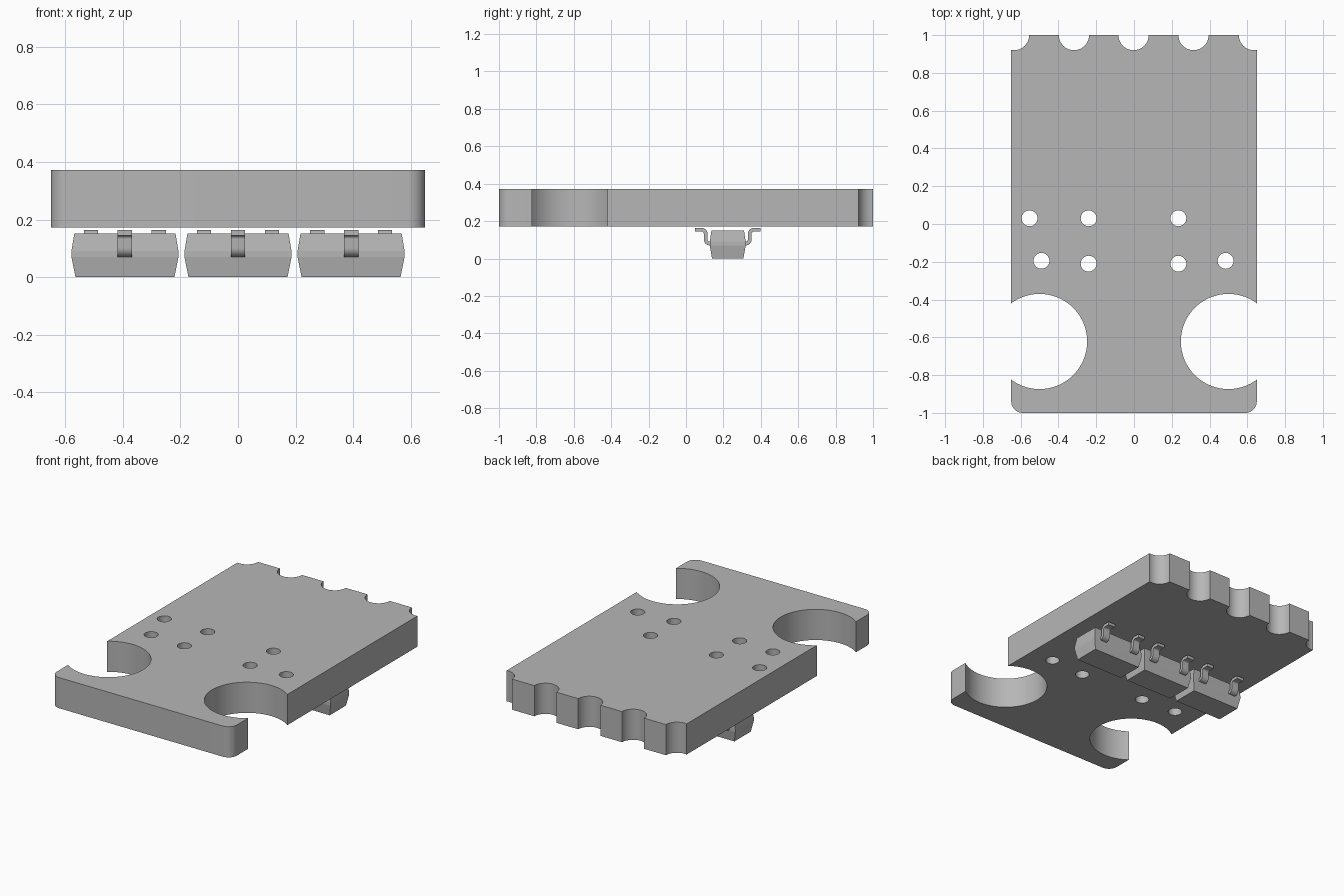
import bpy, bmesh, math
from mathutils import Matrix, Vector

if "Cube" in bpy.data.objects:
    bpy.data.objects.remove(bpy.data.objects["Cube"], do_unlink=True)

grey = bpy.data.materials.new("plain_grey")
grey.use_nodes = True
GREY = (0.47, 0.47, 0.47, 1)
grey.diffuse_color = GREY
grey.node_tree.nodes["Principled BSDF"].inputs["Base Color"].default_value = GREY

BOARD_BOTTOM, BOARD_TOP = 0.172, 0.372
HALF_WIDTH = 0.65
CHIP_Y = 0.223


def finish(bm, name):
    bmesh.ops.recalc_face_normals(bm, faces=bm.faces)
    mesh = bpy.data.meshes.new(name)
    bm.to_mesh(mesh)
    bm.free()
    mesh.materials.append(grey)
    obj = bpy.data.objects.new(name, mesh)
    bpy.context.collection.objects.link(obj)
    return obj


def activate(obj):
    bpy.ops.object.select_all(action='DESELECT')
    obj.select_set(True)
    bpy.context.view_layer.objects.active = obj


def smooth(obj):
    activate(obj)
    bpy.ops.object.shade_smooth_by_angle(angle=math.radians(30))


def prism(bm, points, offset):
    """Extrude a closed outline of 3D points along an offset."""
    face = bm.faces.new([bm.verts.new(p) for p in points])
    new = bmesh.ops.extrude_face_region(bm, geom=[face])["geom"]
    bmesh.ops.translate(bm, vec=offset, verts=[v for v in new if isinstance(v, bmesh.types.BMVert)])


def arc(cx, cy, r, start, end, steps):
    angles = [math.radians(start + (end - start) * i / steps) for i in range(steps + 1)]
    return [(cx + r * math.cos(a), cy + r * math.sin(a)) for a in angles]


# Board blank with rounded front corners
radius = 0.06
outline = [(HALF_WIDTH, 1), (-HALF_WIDTH, 1)]
outline += arc(-HALF_WIDTH + radius, -1 + radius, radius, 180, 270, 10)
outline += arc(HALF_WIDTH - radius, -1 + radius, radius, 270, 360, 10)
bm = bmesh.new()
prism(bm, [(x, y, BOARD_BOTTOM) for x, y in outline], (0, 0, BOARD_TOP - BOARD_BOTTOM))
board = finish(bm, "board")

# Round cut-outs: side bays, back edge notches and small drill holes
cuts = [(x, -0.622, 0.252, 64) for x in (-0.5, 0.5)]
cuts += [(x, 1, 0.08, 40) for x in (-0.635, -0.318, -0.002, 0.315, 0.635)]
drills = [(-0.553, 0.03), (-0.24, 0.03), (0.235, 0.03), (-0.49, -0.195),
          (-0.24, -0.21), (0.235, -0.21), (0.485, -0.195)]
cuts += [(x, y, 0.042, 32) for x, y in drills]
bm = bmesh.new()
for x, y, r, sides in cuts:
    bmesh.ops.create_cone(bm, cap_ends=True, segments=sides, radius1=r, radius2=r, depth=1,
                          matrix=Matrix.Translation((x, y, BOARD_BOTTOM)))
cutter = finish(bm, "board_cutter")
cutter.hide_render = True
mod = board.modifiers.new("cut_outs", 'BOOLEAN')
mod.operation, mod.solver, mod.object = 'DIFFERENCE', 'EXACT', cutter
activate(board)
bpy.ops.object.modifier_apply(modifier=mod.name)
bpy.data.objects.remove(cutter, do_unlink=True)
smooth(board)


def chip_body(cx, name):
    """Moulded package: stacked rectangles, widest round the middle."""
    bm = bmesh.new()
    rings = []
    for z, hx, hy in ((0, 0.172, 0.084), (0.07, 0.186, 0.096), (0.09, 0.186, 0.096), (0.151, 0.176, 0.087)):
        corners = ((-1, -1), (1, -1), (1, 1), (-1, 1))
        rings.append([bm.verts.new((cx + sx * hx, CHIP_Y + sy * hy, z)) for sx, sy in corners])
    for low, high in zip(rings, rings[1:]):
        for i in range(4):
            j = (i + 1) % 4
            bm.faces.new((low[i], low[j], high[j], high[i]))
    bm.faces.new(rings[0])
    bm.faces.new(rings[-1])
    finish(bm, name)


def lead(cx, side, name):
    """Bent metal strip: out of the body, up, then a flat foot under the board."""
    t, w = 0.02, 0.05
    mid, foot_z, wall = 0.08, 0.154, 0.118
    bend = 0.022
    path = [(0.08, mid)]
    path += arc(wall - bend, mid + bend, bend, 270, 360, 6)
    path += arc(wall + bend, foot_z - bend, bend, 180, 90, 6)
    path += [(0.175, foot_z)]
    pts = [Vector(p) for p in path]
    left, right = [], []
    for i, p in enumerate(pts):
        along = (pts[min(i + 1, len(pts) - 1)] - pts[max(i - 1, 0)]).normalized()
        normal = Vector((-along.y, along.x)) * t / 2
        left.append(p + normal)
        right.append(p - normal)
    loop = left + right[::-1]
    bm = bmesh.new()
    prism(bm, [(cx - w / 2, CHIP_Y + side * p.x, p.y) for p in loop], (w, 0, 0))
    smooth(finish(bm, name))


# Three three-legged chips hanging below the board
for label, cx in (("right", -0.393), ("middle", 0), ("left", 0.393)):
    chip_body(cx, label + "_chip_body")
    lead(cx, -1, label + "_chip_front_lead")
    lead(cx - 0.118, 1, label + "_chip_back_lead_a")
    lead(cx + 0.118, 1, label + "_chip_back_lead_b")
